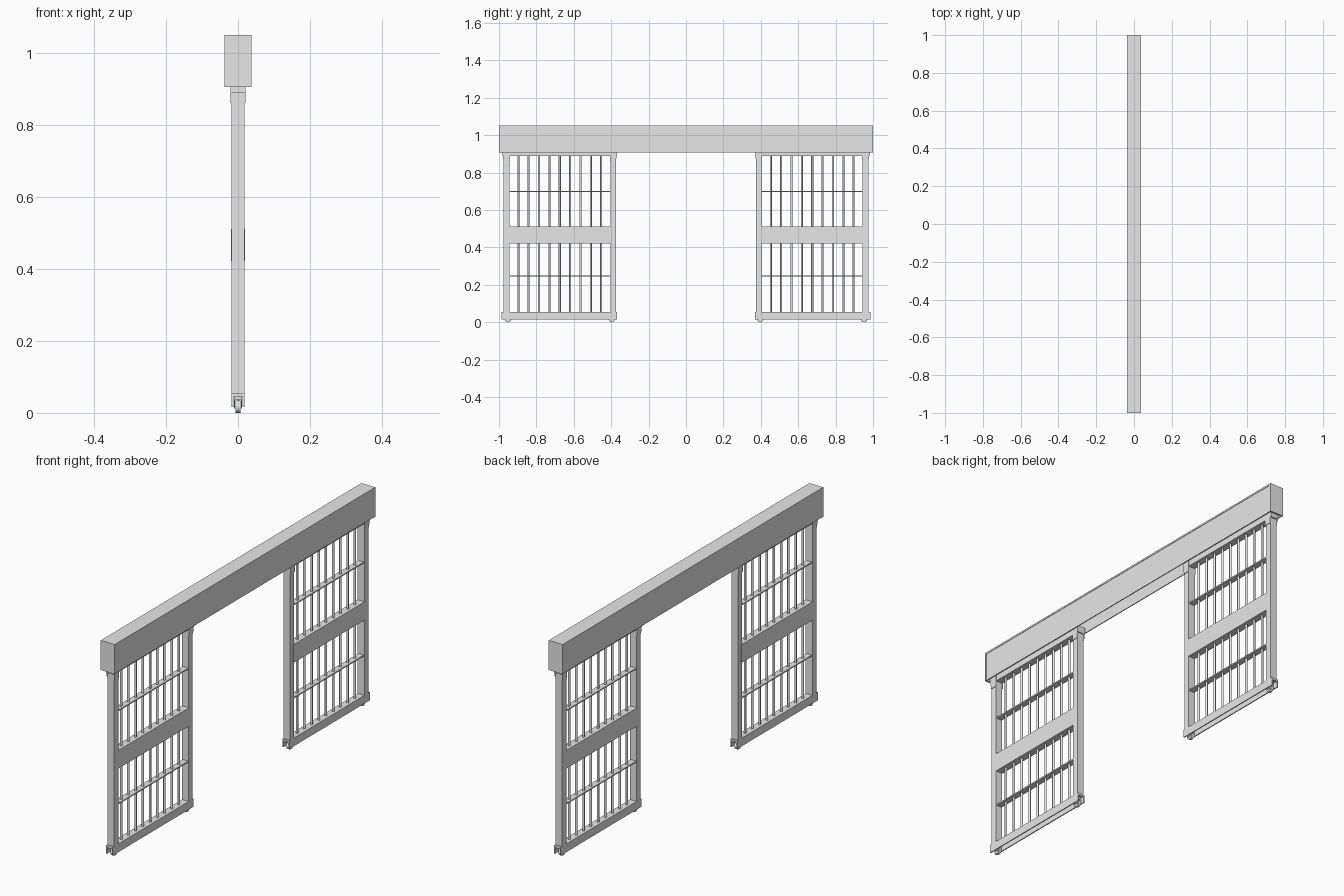
import bpy, bmesh
from math import pi
from mathutils import Matrix

cube = bpy.data.objects.get("Cube")
if cube:
    bpy.data.objects.remove(cube, do_unlink=True)

steel = bpy.data.materials.new("grey_steel")
steel.use_nodes = True
grey = (0.8, 0.8, 0.8, 1)
steel.diffuse_color = grey
steel.node_tree.nodes["Principled BSDF"].inputs["Base Color"].default_value = grey


def finish(name, bm):
    bmesh.ops.recalc_face_normals(bm, faces=bm.faces)
    mesh = bpy.data.meshes.new(name)
    bm.to_mesh(mesh)
    bm.free()
    mesh.materials.append(steel)
    ob = bpy.data.objects.new(name, mesh)
    bpy.context.collection.objects.link(ob)
    return ob


def add_box(bm, x, y, z):
    """Box from (low, high) pairs on each axis."""
    size = [b - a for a, b in (x, y, z)]
    mid = [(a + b) / 2 for a, b in (x, y, z)]
    m = Matrix.Translation(mid) @ Matrix.Diagonal((*size, 1))
    bmesh.ops.create_cube(bm, size=1, matrix=m)


def boxes(name, *parts):
    bm = bmesh.new()
    for p in parts:
        add_box(bm, *p)
    return finish(name, bm)


def add_cylinder(bm, radius, depth, centre, sides, turn=0):
    m = Matrix.Translation(centre) @ Matrix.Rotation(turn, 4, 'Y')
    bmesh.ops.create_cone(bm, cap_ends=True, segments=sides, radius1=radius,
                          radius2=radius, depth=depth, matrix=m)


def smooth(ob):
    for p in ob.data.polygons:
        p.use_smooth = len(p.vertices) == 4


# Header: open-bottomed cover with slightly proud lid and end caps
W, LOW, TOP = 0.0375, 0.907, 1.051
boxes("header_lid", ((-W, W), (-1, 1), (TOP - 0.008, TOP)))
for side, s in (("left", 1), ("right", -1)):
    boxes("header_side_" + side,
          (sorted((s * 0.031, s * 0.0355)), (-0.992, 0.992), (LOW, TOP - 0.008)))
for end, s in (("front", -1), ("back", 1)):
    boxes("header_end_" + end,
          ((-W, W), sorted((s * 0.992, s)), (LOW, TOP - 0.008)))

# Doors, one at each end
D = 0.018
for end, s in (("front", -1), ("back", 1)):
    def span(a, b):
        return sorted((s * a, s * b))

    inner, outer = span(0.374, 0.404), span(0.944, 0.976)
    boxes(end + "_door_stiles", ((-D, D), inner, (0.05, 0.925)),
          ((-D, D), outer, (0.05, 0.925)))
    boxes(end + "_door_top_rail", ((-D, D), span(0.404, 0.944), (0.89, 0.925)))

    # Inverted channel along the foot
    foot = span(0.369, 0.987)
    boxes(end + "_door_bottom_channel", ((-D, D), foot, (0.046, 0.056)),
          ((-D, -0.013), foot, (0.016, 0.046)),
          ((0.013, D), foot, (0.016, 0.046)))

    boxes(end + "_door_middle_panel",
          ((-D - 0.0008, D + 0.0008), span(0.398, 0.952), (0.422, 0.511)))
    for level, z in (("lower", 0.248), ("upper", 0.7)):
        boxes(f"{end}_door_{level}_crossbar",
              ((-0.015, 0.015), span(0.4, 0.95), (z - 0.003, z + 0.003)))

    # Upright round bars
    bm = bmesh.new()
    for i in range(1, 10):
        add_cylinder(bm, 0.0055, 0.85, (0, s * (0.398 + i * 0.0554), 0.473), 12)
    smooth(finish(end + "_door_bars", bm))

    # Tapered hanger plates at the top corners
    for place, y0, y1, tip in (("inner", 0.369, 0.406, 0.374),
                               ("outer", 0.983, 0.942, 0.976)):
        bm = bmesh.new()
        for x in (-0.0195, 0.0195):
            add_box(bm, (x - 0.0015, x + 0.0015), span(y0, y1), (0.862, 0.925))
        add_box(bm, (-0.021, 0.021), span(y0, tip), (0.892, 0.925))
        for v in bm.verts:
            if v.co.z < 0.88 and abs(abs(v.co.y) - y0) < 0.001:
                v.co.y = s * tip
        finish(f"{end}_door_{place}_hanger", bm)

    # Rollers held under the channel
    for place, y in (("inner", 0.397), ("outer", 0.952)):
        bm = bmesh.new()
        add_cylinder(bm, 0.017, 0.014, (0, s * y, 0.017), 24, pi / 2)
        smooth(finish(f"{end}_door_{place}_roller", bm))
        boxes(f"{end}_door_{place}_roller_fork",
              ((-0.011, -0.008), span(y - 0.012, y + 0.012), (0.012, 0.046)),
              ((0.008, 0.011), span(y - 0.012, y + 0.012), (0.012, 0.046)),
              ((-0.011, 0.011), span(y - 0.012, y + 0.012), (0.036, 0.046)))
